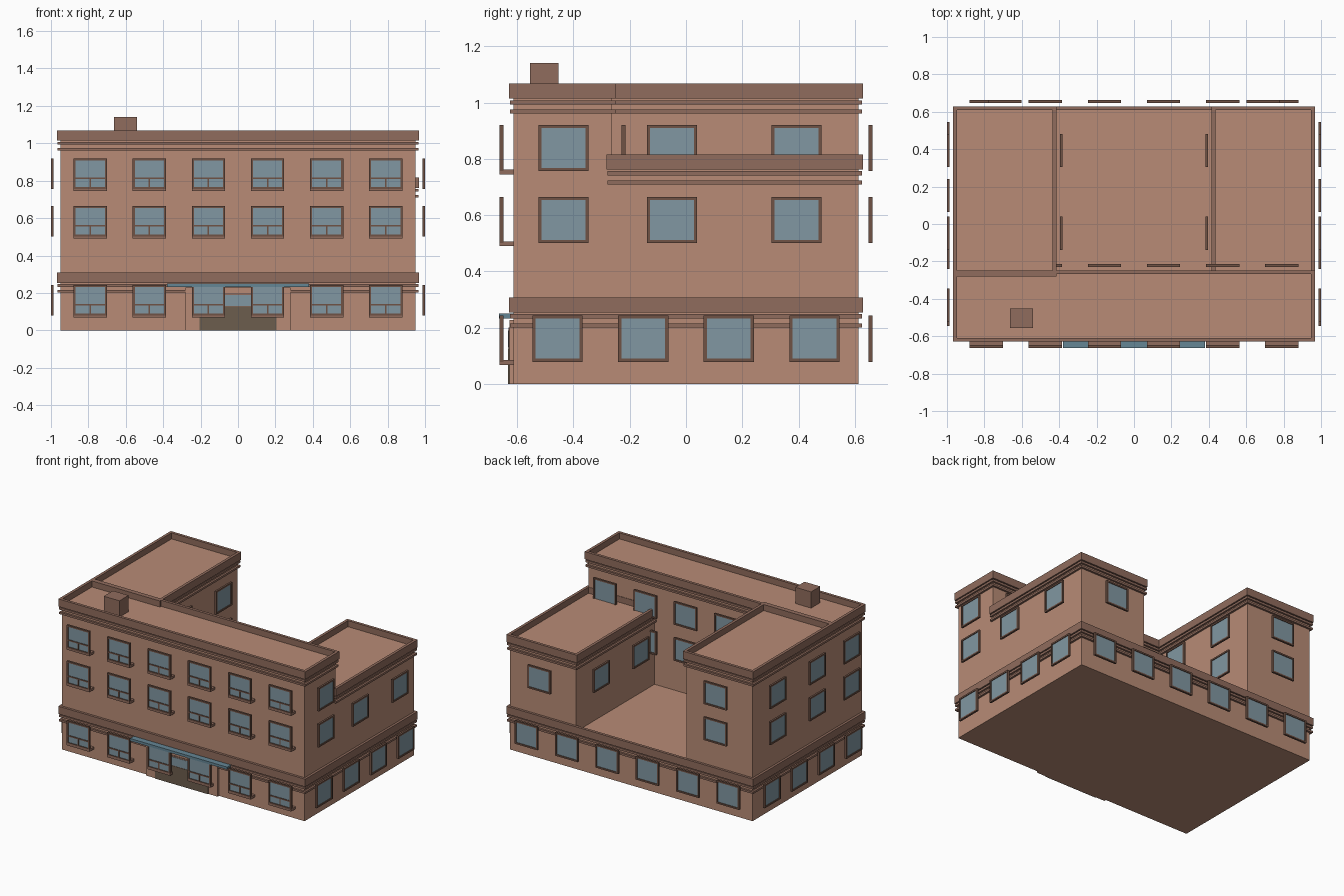
import bpy, bmesh, math
from mathutils import Matrix, Vector

if "Cube" in bpy.data.objects:
    bpy.data.objects.remove(bpy.data.objects["Cube"])


def material(name, rgb):
    m = bpy.data.materials.new(name)
    m.diffuse_color = (*rgb, 1)
    m.use_nodes = True
    m.node_tree.nodes["Principled BSDF"].inputs["Base Color"].default_value = m.diffuse_color
    return m


BRICK = material("brick", (0.48, 0.26, 0.18))
TRIM = material("trim", (0.28, 0.15, 0.11))
FRAME = material("frame", (0.16, 0.085, 0.06))
GLASS = material("glass", (0.22, 0.31, 0.36))
DOOR = material("door", (0.15, 0.11, 0.075))
CANOPY = material("canopy", (0.13, 0.24, 0.30))


def make_mesh(name, boxes, mats):
    """Mesh from boxes given as (x0, x1, y0, y1, z0, z1, material index)."""
    bm = bmesh.new()
    for x0, x1, y0, y1, z0, z1, mi in boxes:
        mat = Matrix.Translation(((x0 + x1) / 2, (y0 + y1) / 2, (z0 + z1) / 2)) \
            @ Matrix.Diagonal((x1 - x0, y1 - y0, z1 - z0, 1))
        verts = bmesh.ops.create_cube(bm, size=1, matrix=mat)["verts"]
        for f in {f for v in verts for f in v.link_faces}:
            f.material_index = mi
    me = bpy.data.meshes.new(name)
    bm.to_mesh(me)
    bm.free()
    for m in mats:
        me.materials.append(m)
    return me


def add(name, me, loc=(0, 0, 0), turn=0):
    ob = bpy.data.objects.new(name, me)
    ob.location = loc
    ob.rotation_euler.z = math.radians(turn)
    bpy.context.collection.objects.link(ob)
    return ob


def box(name, mat, *b):
    return add(name, make_mesh(name, [(*b, 0)], [mat]))


def block(name, x0, x1, y0, y1, z0, roof, top):
    """Wall block with a parapet ring and two ledge bands near its top."""
    box(name + "_walls", BRICK, x0, x1, y0, y1, z0, roof)
    o, i, zb = 0.017, 0.003, top - 0.054
    a, b, c, d = x0 - o, x1 + o, y0 - o, y1 + o
    e, f, g, h = x0 + i, x1 - i, y0 + i, y1 - i
    ring = [(a, b, c, g, zb, top, 0), (a, b, h, d, zb, top, 0),
            (a, e, g, h, zb, top, 0), (f, b, g, h, zb, top, 0)]
    add(name + "_parapet", make_mesh(name + "_parapet", ring, [TRIM]))
    for n, (lo, hi) in enumerate(((0.075, 0.06), (0.107, 0.093))):
        box(f"{name}_ledge_{n + 1}", TRIM, x0 - 0.014, x1 + 0.014,
            y0 - 0.014, y1 + 0.014, top - lo, top - hi)


# Building masses
X, Y, COURT, WING = 0.95, 0.612, -0.265, 0.432
block("ground_floor", -X, X, -Y, Y, 0, 0.265, 0.308)
block("front_block", -X, X, -Y, COURT, 0.265, 1.025, 1.068)
block("left_wing", -X, -WING, COURT, Y, 0.265, 1.025, 1.068)
block("right_wing", WING, X, COURT, Y, 0.265, 0.773, 0.816)
box("chimney", TRIM, -0.663, -0.54, -0.555, -0.453, 1.02, 1.14)

# Window meshes, facing -y, origin on the wall at the window's bottom centre
W, H, T, FY, BY = 0.089, 0.164, 0.011, -0.05, -0.036
frame = [(-W, W, FY, BY, 0, T, 0), (-W, W, FY, BY, H - T, H, 0),
         (-W, -W + T, FY, BY, T, H - T, 0), (W - T, W, FY, BY, T, H - T, 0),
         (-W + T, W - T, FY + 0.005, BY - 0.003, T, H - T, 1)]
sash = [(-W + T, W - T, FY + 0.001, BY, 0.053, 0.062, 0),
        (-0.004, 0.004, FY + 0.001, BY, T, 0.053, 0),
        (-W, W, FY, 0.002, -0.011, 0.006, 2)]
plain = make_mesh("plain_window", frame, [FRAME, GLASS])
silled = make_mesh("sash_window", frame + sash, [FRAME, GLASS, TRIM])

FLOORS = (0.079, 0.501, 0.756)
COLS = [-0.79 + 0.316 * i for i in range(6)]
SIDE_LOW = (-0.457, -0.152, 0.152, 0.457)
SIDE_UP = (-0.435, -0.05, 0.393)

# Front and rear ground windows
for x in COLS:
    for z in FLOORS:
        add("front_window", silled, (x, -Y, z))
    add("back_window", plain, (x, Y, FLOORS[0]), 180)

# Outer side windows and wing windows facing the courtyard
for s, side in ((-1, "left"), (1, "right")):
    for y in SIDE_LOW:
        add(side + "_window", plain, (s * X, y, FLOORS[0]), 90 * s)
    levels = FLOORS[1:] if s < 0 else FLOORS[1:2]
    for z in levels:
        for y in SIDE_UP:
            add(side + "_window", plain, (s * X, y, z), 90 * s)
        for y in SIDE_UP[1:]:
            add(side + "_courtyard_window", plain, (s * WING, y, z), -90 * s)
        add(side + "_wing_back_window", plain, (s * 0.69, Y, z), 180)
add("right_window", plain, (X, SIDE_UP[0], FLOORS[2]), 90)

# Rear wall of the front block
for x in COLS[1:]:
    add("rear_window", plain, (x, COURT, FLOORS[2]), 180)
for x in COLS[1:5]:
    add("rear_window", plain, (x, COURT, FLOORS[1]), 180)

# Entrance
box("entrance_surround", BRICK, -0.28, 0.28, -0.627, -Y, 0, 0.228)
box("entrance_door", DOOR, -0.207, 0.207, -0.632, -0.62, 0, 0.127)
box("entrance_lintel", TRIM, -0.207, 0.207, -0.630, -0.62, 0.127, 0.2)
box("entrance_transom", GLASS, -0.195, 0.195, -0.632, -0.62, 0.13, 0.19)
box("entrance_canopy", CANOPY, -0.38, 0.38, -0.664, -Y, 0.232, 0.25)
